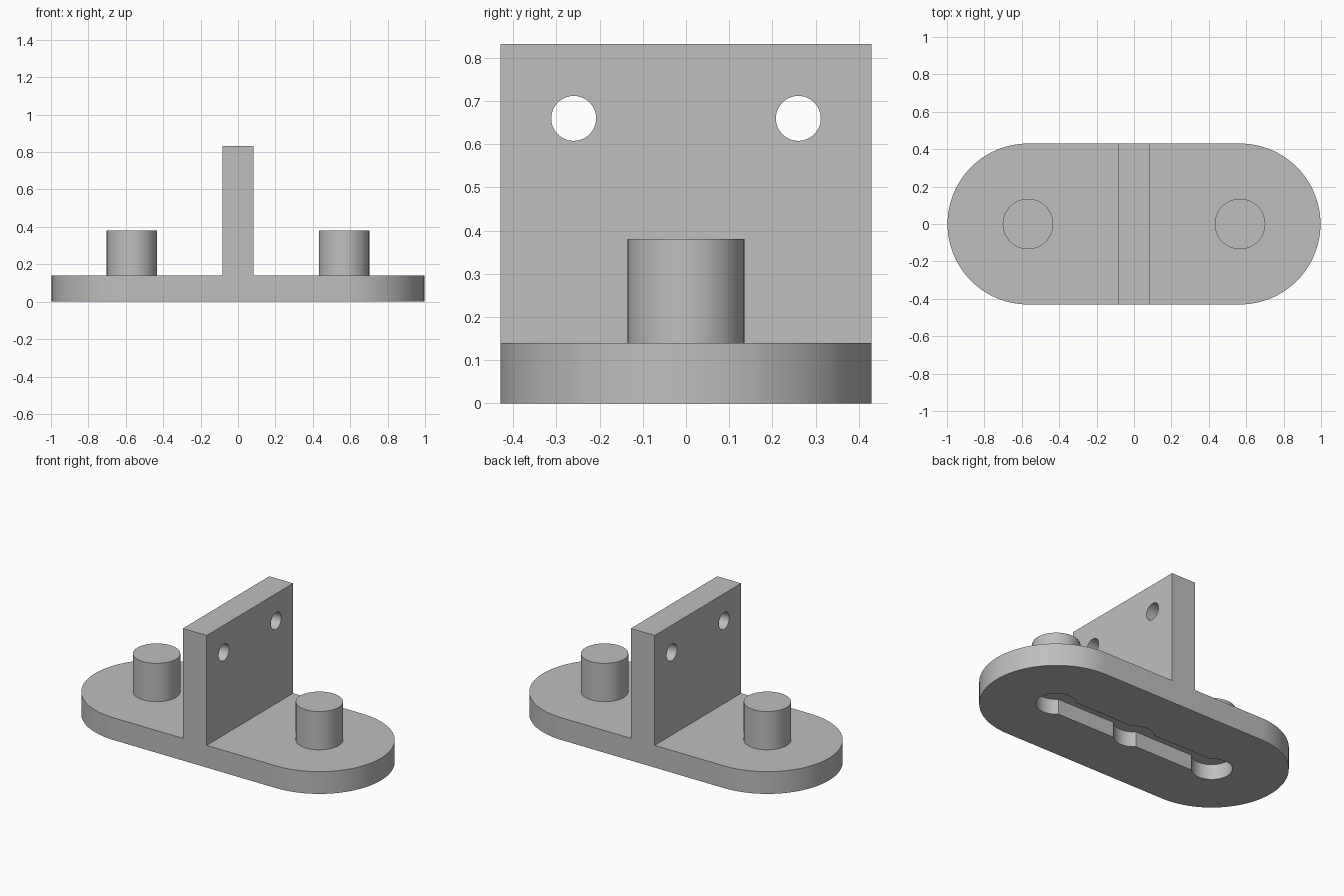
import bpy
import bmesh
import math

if "Cube" in bpy.data.objects:
    bpy.data.objects.remove(bpy.data.objects["Cube"], do_unlink=True)

grey = bpy.data.materials.new("plain_grey")
grey.use_nodes = True
grey.diffuse_color = (0.52, 0.52, 0.52, 1)
grey.node_tree.nodes["Principled BSDF"].inputs["Base Color"].default_value = grey.diffuse_color

BASE_TOP = 0.14
END_X = 0.567
BASE_R = 0.43
WALL_HALF = 0.083


def prism(name, outline, z0, z1):
    """Extrude a flat xy outline from z0 up to z1."""
    bm = bmesh.new()
    face = bm.faces.new([bm.verts.new((x, y, z0)) for x, y in outline])
    top = bmesh.ops.extrude_face_region(bm, geom=[face])["geom"]
    for v in top:
        if isinstance(v, bmesh.types.BMVert):
            v.co.z = z1
    bmesh.ops.recalc_face_normals(bm, faces=bm.faces)
    mesh = bpy.data.meshes.new(name)
    bm.to_mesh(mesh)
    bm.free()
    mesh.materials.append(grey)
    obj = bpy.data.objects.new(name, mesh)
    bpy.context.collection.objects.link(obj)
    return obj


def arc(cx, r, start, end, n):
    angles = [math.radians(start + (end - start) * i / n) for i in range(n + 1)]
    return [(cx + r * math.cos(a), r * math.sin(a)) for a in angles]


def circle(cx, r, n=64):
    return arc(cx, r, 0, 360, n)[:-1]


def rectangle(hx, hy):
    return [(-hx, -hy), (hx, -hy), (hx, hy), (-hx, hy)]


def activate(obj):
    bpy.ops.object.select_all(action="DESELECT")
    obj.select_set(True)
    bpy.context.view_layer.objects.active = obj


def cut(obj, cutter):
    cutter.hide_render = True
    mod = obj.modifiers.new("cut", "BOOLEAN")
    mod.operation = "DIFFERENCE"
    mod.solver = "EXACT"
    mod.object = cutter
    activate(obj)
    bpy.ops.object.modifier_apply(modifier=mod.name)
    bpy.data.objects.remove(cutter, do_unlink=True)


# Rounded base plate
outline = arc(END_X, BASE_R, -90, 90, 48) + arc(-END_X, BASE_R, 90, 270, 48)
base = prism("base_plate", outline, 0, BASE_TOP)

# Recess underneath: a channel with round pockets at the ends and middle
POCKET_TOP = 0.095
cut(base, prism("channel_cutter", rectangle(END_X, 0.08), -0.1, POCKET_TOP))
for x in (-END_X, 0, END_X):
    cut(base, prism("pocket_cutter", circle(x, 0.115), -0.1, POCKET_TOP))

# Upright wall with two through holes
wall = prism("upright_wall", rectangle(WALL_HALF, BASE_R), BASE_TOP, 0.832)
for y in (-0.26, 0.26):
    drill = prism("hole_cutter", circle(0, 0.052, 48), -0.3, 0.3)
    drill.rotation_euler = (0, math.pi / 2, 0)
    drill.location = (0, y, 0.66)
    cut(wall, drill)

# Pegs
parts = [base, wall]
for name, x in (("left_peg", END_X), ("right_peg", -END_X)):
    parts.append(prism(name, circle(x, 0.135), BASE_TOP, 0.381))

for part in parts:
    activate(part)
    bpy.ops.object.shade_smooth_by_angle(angle=math.radians(30))
